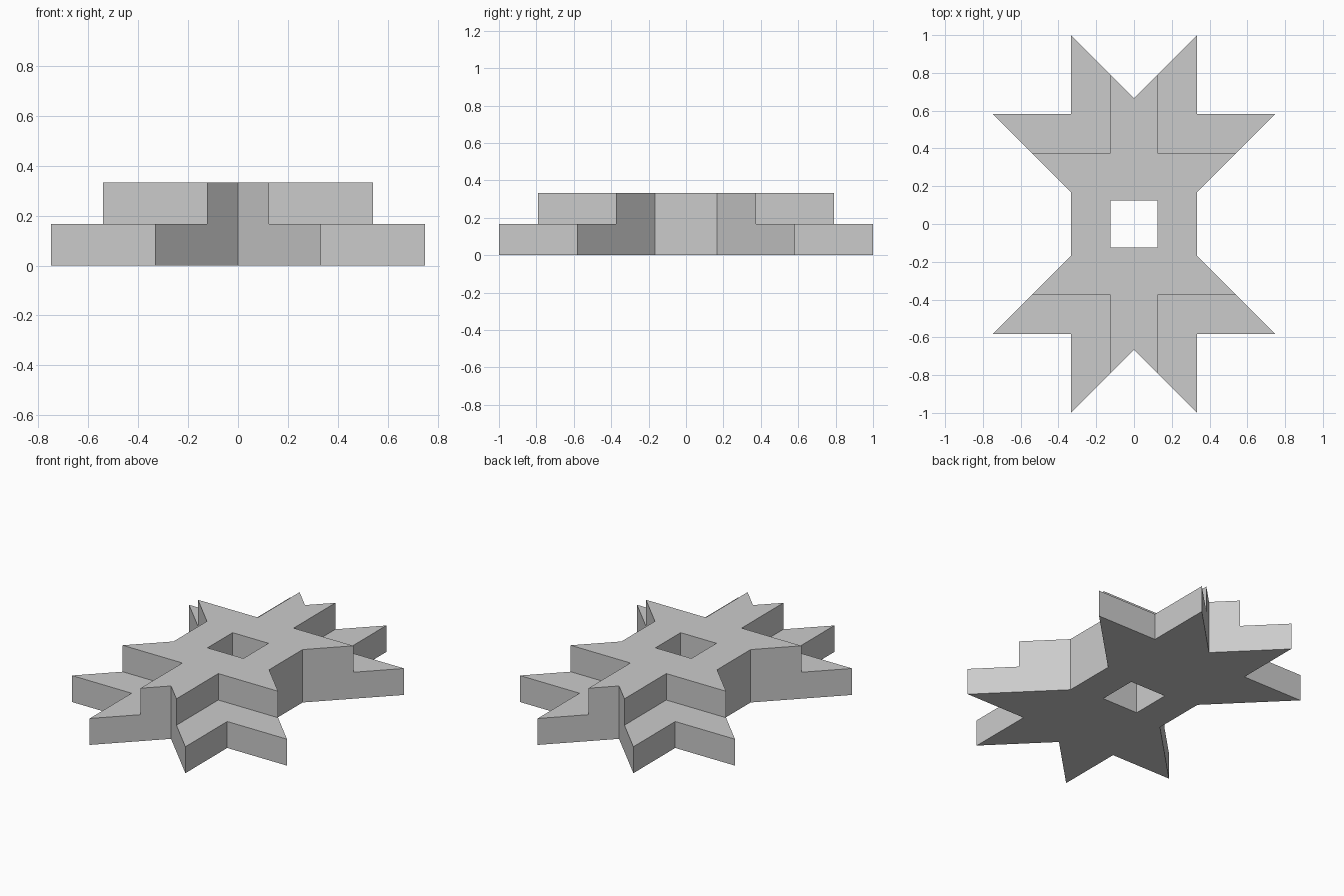
import bpy
import bmesh
from mathutils import Vector

cube = bpy.data.objects.get("Cube")
if cube:
    bpy.data.objects.remove(cube, do_unlink=True)

U = 1 / 24          # grid module of the plan
TIER = 4 * U        # height of one tier

# One quarter of the plan: tall core and low corner ledge
CORE = [(0, 16), (3, 19), (3, 9), (13, 9), (8, 4), (8, 0), (3, 0), (3, 3), (0, 3)]
LEDGE = [(3, 19), (8, 24), (8, 14), (18, 14), (13, 9), (3, 9)]

# Flat plan, mirrored into four quarters
bm = bmesh.new()
for sx in (1, -1):
    for sy in (1, -1):
        for outline in (CORE, LEDGE):
            bm.faces.new([bm.verts.new((sx * x * U, sy * y * U, 0)) for x, y in outline])
bmesh.ops.remove_doubles(bm, verts=bm.verts[:], dist=0.001)
bmesh.ops.recalc_face_normals(bm, faces=bm.faces[:])


def raise_faces(faces, keep):
    """Extrude a flat region up by one tier and return the new top faces."""
    result = bmesh.ops.extrude_face_region(bm, geom=faces, use_keep_orig=keep)["geom"]
    verts = [g for g in result if isinstance(g, bmesh.types.BMVert)]
    bmesh.ops.translate(bm, verts=verts, vec=Vector((0, 0, TIER)))
    return [g for g in result if isinstance(g, bmesh.types.BMFace)]


# Lower tier everywhere, upper tier on the core only
lower_top = raise_faces(bm.faces[:], True)
core_top = [f for f in lower_top if any(abs(v.co.x) < 0.01 for v in f.verts)]
raise_faces(core_top, False)
bmesh.ops.recalc_face_normals(bm, faces=bm.faces[:])

mesh = bpy.data.meshes.new("stepped_star_block")
bm.to_mesh(mesh)
bm.free()

# Plain grey
grey = bpy.data.materials.new("plain_grey")
grey.use_nodes = True
colour = (0.6, 0.6, 0.6, 1)
grey.diffuse_color = colour
grey.node_tree.nodes["Principled BSDF"].inputs["Base Color"].default_value = colour
mesh.materials.append(grey)

block = bpy.data.objects.new("stepped_star_block", mesh)
bpy.context.collection.objects.link(block)
